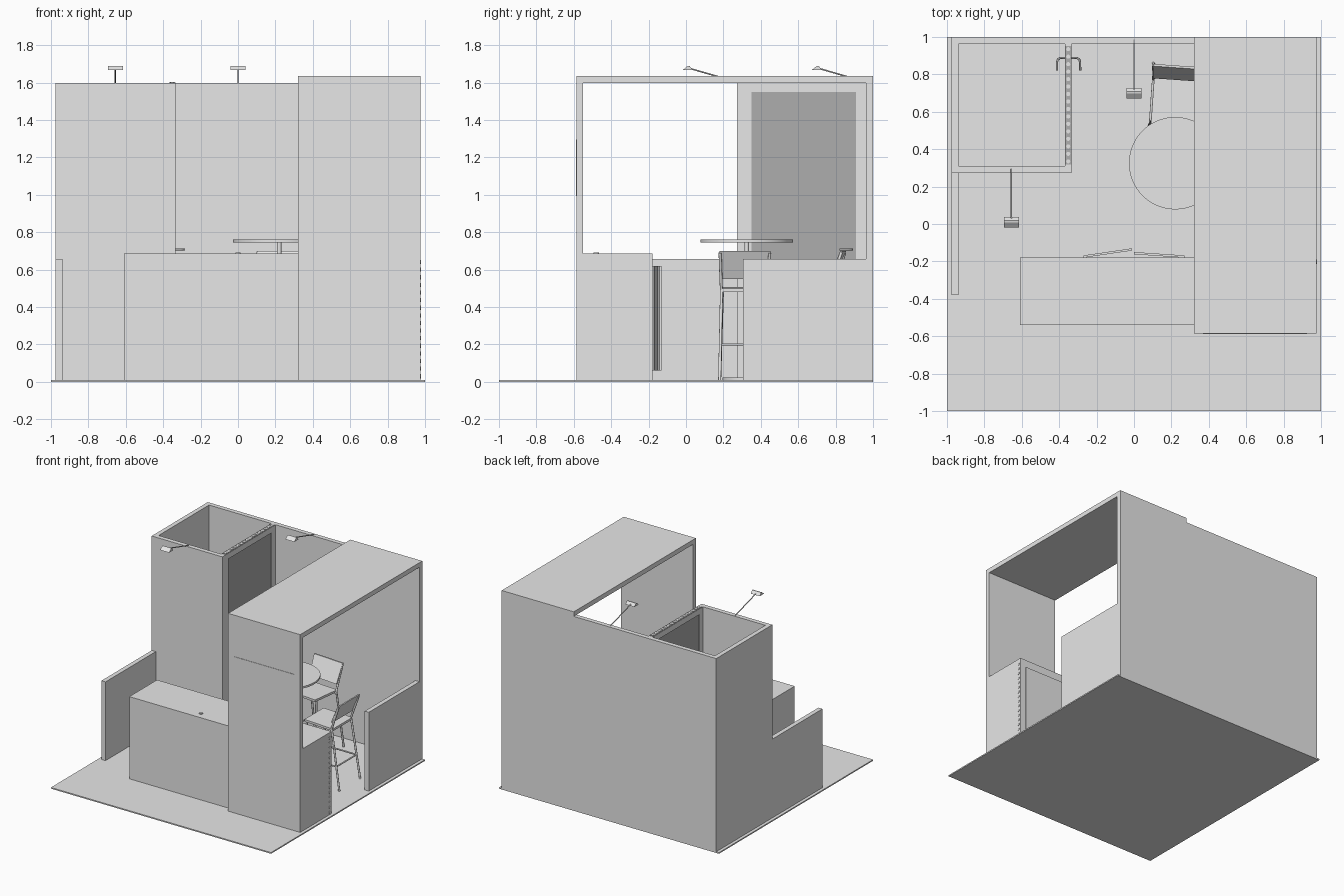
import bpy, math
from mathutils import Vector, Matrix

cube = bpy.data.objects.get("Cube")
if cube:
    bpy.data.objects.remove(cube, do_unlink=True)


def material(name, value):
    m = bpy.data.materials.new(name)
    m.use_nodes = True
    colour = (value, value, value, 1)
    m.diffuse_color = colour
    m.node_tree.nodes["Principled BSDF"].inputs["Base Color"].default_value = colour
    return m


LIGHT = material("light_grey", 0.8)
DARK = material("dark_grey", 0.42)


def mesh_object(name, verts, faces, mat=LIGHT):
    mesh = bpy.data.meshes.new(name)
    mesh.from_pydata(verts, [], faces)
    mesh.materials.append(mat)
    obj = bpy.data.objects.new(name, mesh)
    bpy.context.collection.objects.link(obj)
    return obj


def prism(name, ring, offset, mat=LIGHT):
    """Extrude a planar ring of points along an offset."""
    n = len(ring)
    a = [Vector(p) for p in ring]
    verts = a + [p + Vector(offset) for p in a]
    faces = [tuple(reversed(range(n))), tuple(range(n, 2 * n))]
    faces += [(i, (i + 1) % n, n + (i + 1) % n, n + i) for i in range(n)]
    return mesh_object(name, verts, faces, mat)


def box(name, x, y, z, mat=LIGHT):
    ring = [(x[0], y[0], z[0]), (x[1], y[0], z[0]), (x[1], y[1], z[0]), (x[0], y[1], z[0])]
    return prism(name, ring, (0, 0, z[1] - z[0]), mat)


def rod(name, a, b, radius, mat=LIGHT, sides=12):
    a, b = Vector(a), Vector(b)
    turn = (b - a).to_track_quat('Z', 'Y')
    ring = [a + turn @ Vector((radius * math.cos(t), radius * math.sin(t), 0))
            for t in (2 * math.pi * i / sides for i in range(sides))]
    return prism(name, ring, b - a, mat)


def tube(name, points, radius, mat=LIGHT):
    curve = bpy.data.curves.new(name, 'CURVE')
    curve.dimensions = '3D'
    curve.bevel_depth = radius
    curve.bevel_resolution = 2
    curve.use_fill_caps = True
    line = curve.splines.new('POLY')
    line.points.add(len(points) - 1)
    for p, co in zip(line.points, points):
        p.co = (*co, 1)
    curve.materials.append(mat)
    obj = bpy.data.objects.new(name, curve)
    bpy.context.collection.objects.link(obj)
    return obj


W, T, F = 0.975, 0.037, 0.01      # half width, panel thickness, floor level
WALL, ROOF, LOW = 1.597, 1.635, 0.657

# Floor and long back wall
box("floor", (-1, 1), (-1, 1), (0, F))
box("back_wall", (-W, W), (1 - T, 1), (F, WALL))

# Canopy over the seating area
box("canopy_roof", (0.32, W), (-0.585, 1), (WALL, ROOF))
box("canopy_front_panel", (0.32, W), (-0.585, -0.55), (F, WALL))
box("front_sign_plate", (0.37, 0.925), (-0.588, -0.585), (0.995, 1.295))

# Low side walls
box("right_low_wall", (W - T, W), (0.305, 1 - T), (F, LOW))
box("left_low_wall", (-W, -W + T), (-0.38, 0.272), (F, LOW))

# Store room, open at the top, with a door opening on its inner side
RX = -0.333
box("store_front_wall", (-W, RX), (0.272, 0.272 + T), (F, WALL))
box("store_left_wall", (-W, -W + T), (0.272 + T, 1 - T), (F, WALL))
box("door_jamb_front", (RX - T, RX), (0.272 + T, 0.35), (F, WALL))
box("door_jamb_back", (RX - T, RX), (0.91, 1 - T), (F, WALL))
box("door_lintel", (RX - T, RX), (0.35, 0.91), (1.55, WALL))
box("door_leaf", (RX - 0.03, RX - 0.007), (0.35, 0.91), (F, 1.55), DARK)
box("lintel_channel", (RX - T + 0.002, RX - 0.002), (0.318, 0.953), (WALL, WALL + 0.003), DARK)
for i in range(16):
    y = 0.335 + i * 0.04
    rod("channel_hole", (RX - T / 2, y, WALL + 0.003), (RX - T / 2, y, WALL + 0.005), 0.011)

# Lever handles on both door faces
for side in (-1, 1):
    path = [(-0.35 + side * dx, y, 0.708)
            for dx, y in ((0.012, 0.888), (0.045, 0.888), (0.057, 0.88), (0.062, 0.865), (0.062, 0.822))]
    tube("door_handle", path, 0.006, DARK)

# Counter with a wider end under the canopy
box("counter", (-0.61, 0.32), (-0.54, -0.18), (F, 0.685))
box("counter_end", (0.32, W), (-0.55, -0.18), (F, 0.685))
rod("counter_lock", (0, -0.48, 0.685), (0, -0.48, 0.692), 0.014)
for i in range(16):
    z = 0.03 + i * 0.0407
    rod("post_hole", (W, -0.202, z), (W + 0.003, -0.202, z), 0.011)

# Cabinet doors on the working side, two of them ajar
def cabinet_door(hinge, tip):
    h, t = Vector((*hinge, 0.06)), Vector((*tip, 0.06))
    depth = Vector((0, 0.012, 0))
    prism("cabinet_door", [h, t, t + depth, h + depth], (0, 0, 0.56))


cabinet_door((-0.27, -0.18), (-0.01, -0.142))
cabinet_door((0.27, -0.18), (0.0, -0.162))
box("end_cabinet_door", (0.37, 0.925), (-0.18, -0.172), (0.06, 0.62))

# Round high table
rod("table_top", (0.22, 0.325, 0.745), (0.22, 0.325, 0.76), 0.247, sides=64)
rod("table_post", (0.22, 0.325, 0.02), (0.22, 0.325, 0.745), 0.012)
rod("table_base", (0.22, 0.325, F), (0.22, 0.325, 0.022), 0.13, sides=48)


def stool(x, y, angle):
    """High stool with a slanted back; its front faces -y before turning."""
    parts = [prism("stool_seat", [(-0.125, -0.14, 0.49), (0.125, -0.14, 0.49),
                                  (0.125, 0.12, 0.48), (-0.125, 0.12, 0.48)], (0, 0, 0.018)),
             prism("stool_back", [(-0.13, 0.105, 0.55), (0.13, 0.105, 0.55),
                                  (0.137, 0.17, 0.70), (-0.137, 0.17, 0.70)], (0, 0.012, 0))]
    for s in (-1, 1):
        parts.append(rod("stool_front_leg", (s * 0.135, -0.15, F), (s * 0.12, -0.12, 0.49), 0.008))
        parts.append(rod("stool_rear_leg", (s * 0.135, 0.185, F), (s * 0.125, 0.11, 0.49), 0.008))
        parts.append(rod("stool_back_post", (s * 0.125, 0.10, 0.47), (s * 0.133, 0.175, 0.69), 0.008))
        parts.append(rod("stool_side_rail", (s * 0.13, -0.137, 0.2), (s * 0.13, 0.155, 0.2), 0.006))
    for fy in (-0.137, 0.155):
        parts.append(rod("stool_foot_rail", (-0.13, fy, 0.2), (0.13, fy, 0.2), 0.006))
    place = Matrix.Translation((x, y, 0)) @ Matrix.Rotation(math.radians(angle), 4, 'Z')
    for p in parts:
        p.data.transform(place)


stool(0.225, 0.665, -4)
stool(0.61, 0.315, -90)

# Arm lamps clamped to the wall tops
for x, y in ((-0.655, 0.0), (0.0, 0.69)):
    rod("lamp_arm", (x, y + 0.295, WALL), (x, y + 0.02, 1.676), 0.004)
    prism("lamp_head", [(x - 0.041, y - 0.018, 1.667), (x - 0.041, y + 0.038, 1.667),
                        (x - 0.041, y + 0.018, 1.69), (x - 0.041, y + 0.008, 1.688)], (0.082, 0, 0))

# Consistent outward normals and smooth round parts
import bmesh
for obj in list(bpy.context.collection.objects):
    if obj.type == 'MESH' and obj.data.materials and obj.data.materials[0] in (LIGHT, DARK):
        bm = bmesh.new()
        bm.from_mesh(obj.data)
        bmesh.ops.recalc_face_normals(bm, faces=bm.faces)
        round_part = len(bm.faces) > 10
        for f in bm.faces:
            f.smooth = round_part and len(f.verts) == 4
        for e in bm.edges:
            e.smooth = e.calc_face_angle(0) < math.radians(40)
        bm.to_mesh(obj.data)
        bm.free()
